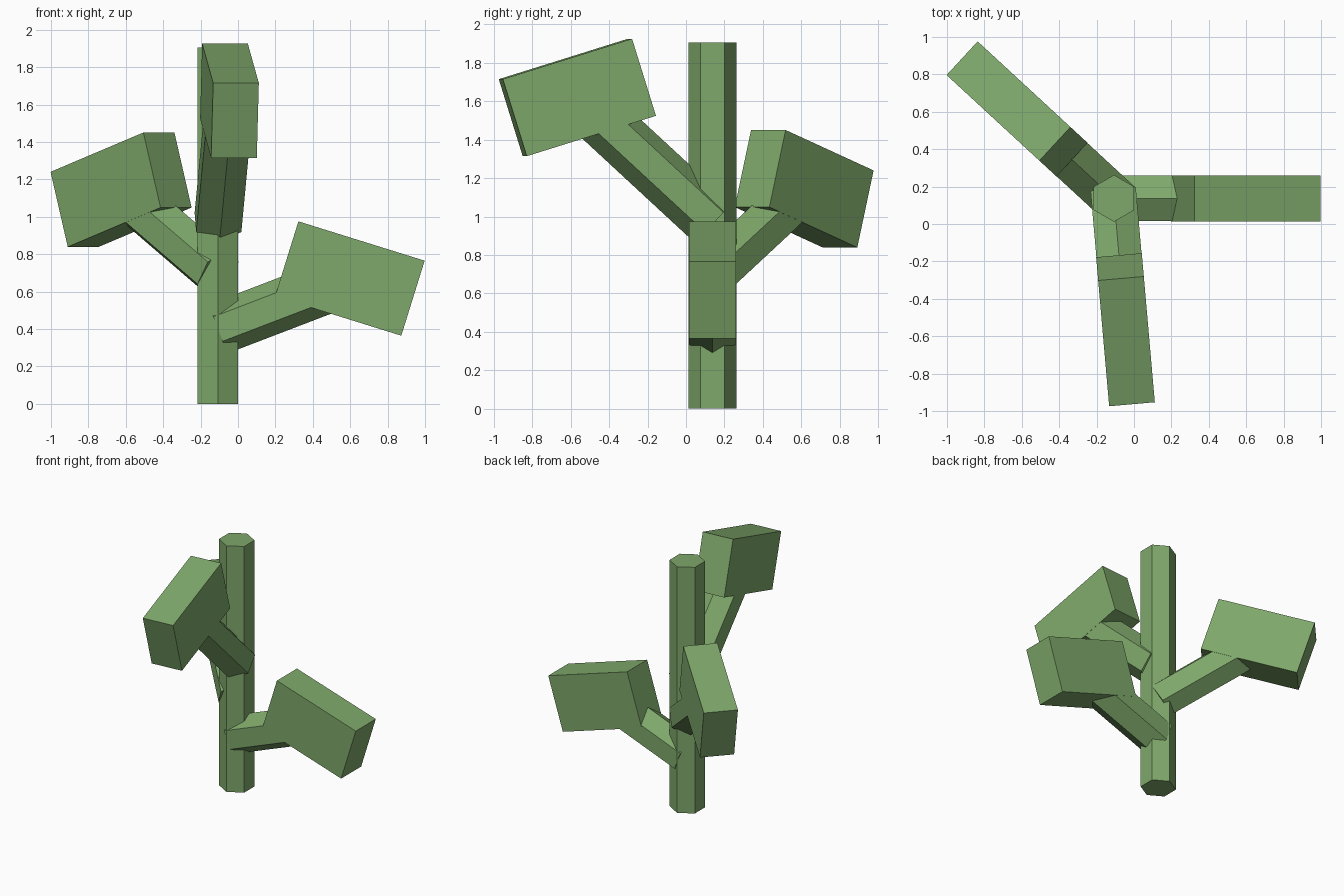
import bpy, math
from mathutils import Matrix, Vector

if "Cube" in bpy.data.objects:
    bpy.data.objects.remove(bpy.data.objects["Cube"])

green = bpy.data.materials.new("leaf_green")
green.use_nodes = True
colour = (0.21, 0.39, 0.145, 1)
green.diffuse_color = colour
green.node_tree.nodes["Principled BSDF"].inputs["Base Color"].default_value = colour

CENTRE = Vector((-0.107, 0.137, 0))


def hex_prism(name, start, end, radius):
    """Six-sided prism between two points, one corner facing upward or along y."""
    axis = end - start
    bpy.ops.mesh.primitive_cylinder_add(vertices=6, radius=radius, depth=axis.length)
    obj = bpy.context.object
    obj.name = name
    # Local y carries a corner; keep it in the vertical plane of the axis
    z = axis.normalized()
    side = Vector((1, 0, 0)) if abs(z.z) > 0.99 else z.cross(Vector((0, 0, 1))).normalized()
    up = z.cross(side)
    rot = Matrix((side, up, z)).transposed().to_4x4()
    obj.matrix_world = Matrix.Translation((start + end) / 2) @ rot
    obj.data.materials.append(green)
    return obj


def leaf_block(name, centre, azimuth):
    """Thick leaf slab, drooping outward."""
    bpy.ops.mesh.primitive_cube_add(size=1)
    obj = bpy.context.object
    obj.name = name
    obj.matrix_world = (Matrix.Translation(centre)
                        @ Matrix.Rotation(azimuth, 4, "Z")
                        @ Matrix.Rotation(math.radians(17.3), 4, "Y")
                        @ Matrix.Diagonal((0.707, 0.245, 0.42, 1)))
    obj.data.materials.append(green)


# Trunk
hex_prism("trunk", CENTRE, CENTRE + Vector((0, 0, 1.905)), 0.125)

# Branches: name, azimuth in degrees, height at trunk, height of leaf centre
for name, angle, low, high in (("left", 0, 0.40, 0.67),
                               ("front", -85, 0.97, 1.62),
                               ("back", 137.3, 0.70, 1.145)):
    azimuth = math.radians(angle)
    out = Vector((math.cos(azimuth), math.sin(azimuth), 0)) * 0.705
    start = CENTRE + Vector((0, 0, low))
    end = CENTRE + out + Vector((0, 0, high))
    hex_prism(name + "_branch", start, end, 0.14)
    leaf_block(name + "_leaf", end, azimuth)
